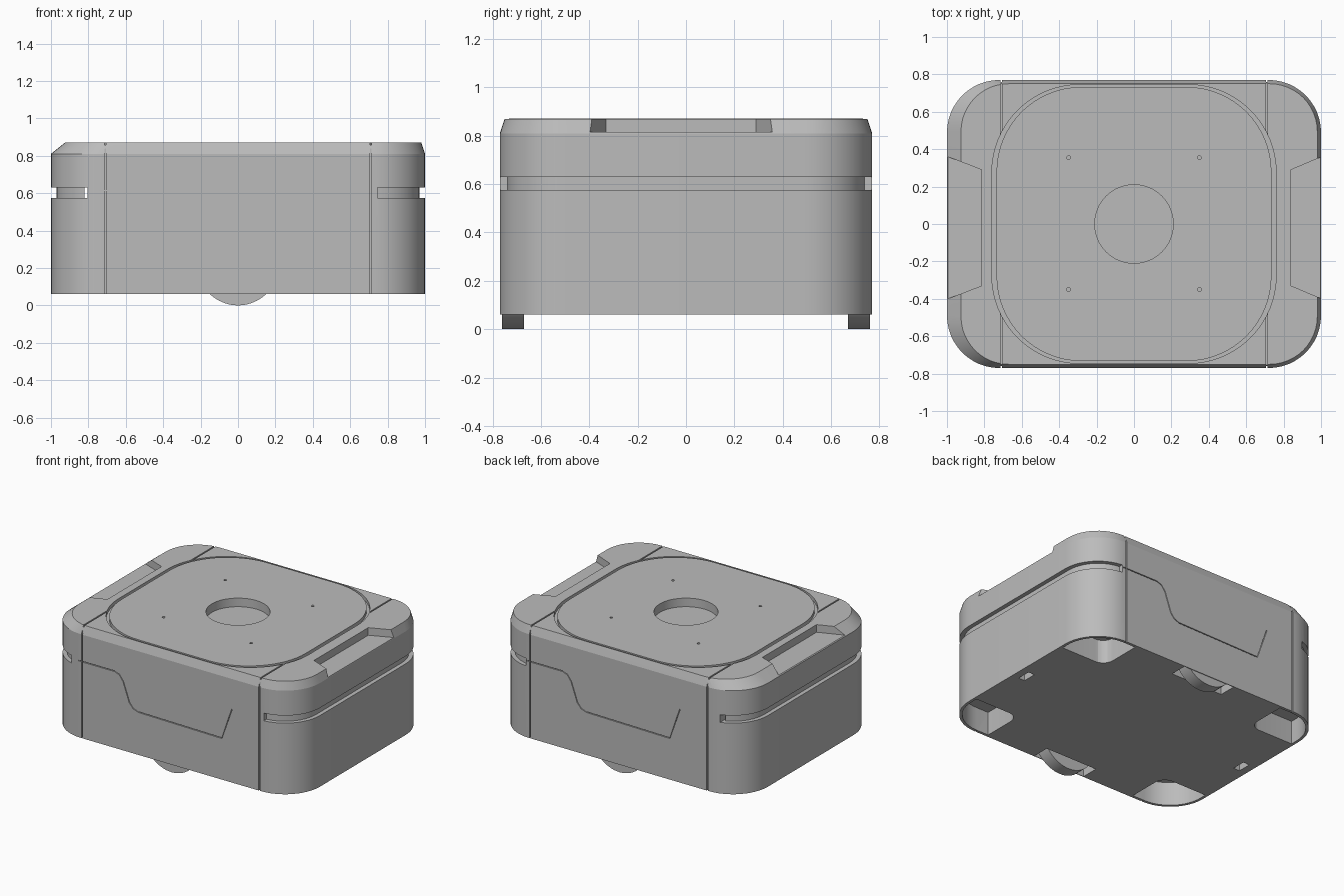
import bpy, bmesh, math
from mathutils import Vector

cube = bpy.data.objects.get("Cube")
if cube:
    bpy.data.objects.remove(cube, do_unlink=True)

grey = bpy.data.materials.new("matte_grey")
grey.use_nodes = True
grey.diffuse_color = (0.5, 0.5, 0.5, 1)
grey.node_tree.nodes["Principled BSDF"].inputs["Base Color"].default_value = (0.5, 0.5, 0.5, 1)


def arc(cx, cy, r, a0, a1, n=12):
    return [(cx + r * math.cos(math.radians(a0 + (a1 - a0) * i / n)),
             cy + r * math.sin(math.radians(a0 + (a1 - a0) * i / n))) for i in range(n + 1)]


def rounded_rect(x0, x1, y0, y1, r, n=12):
    return (arc(x1 - r, y1 - r, r, 0, 90, n) + arc(x0 + r, y1 - r, r, 90, 180, n)
            + arc(x0 + r, y0 + r, r, 180, 270, n) + arc(x1 - r, y0 + r, r, 270, 360, n))


def rect(x0, x1, y0, y1):
    return [(x0, y0), (x1, y0), (x1, y1), (x0, y1)]


def loft(name, rings):
    """Solid through equal-length loops of 3D points."""
    bm = bmesh.new()
    loops = [[bm.verts.new(p) for p in ring] for ring in rings]
    n = len(loops[0])
    for a, b in zip(loops, loops[1:]):
        for i in range(n):
            bm.faces.new((a[i], a[(i + 1) % n], b[(i + 1) % n], b[i]))
    bm.faces.new(loops[0][::-1])
    bm.faces.new(loops[-1])
    bmesh.ops.recalc_face_normals(bm, faces=bm.faces[:])
    mesh = bpy.data.meshes.new(name)
    bm.to_mesh(mesh)
    bm.free()
    ob = bpy.data.objects.new(name, mesh)
    bpy.context.collection.objects.link(ob)
    mesh.materials.append(grey)
    return ob


def prism(name, outline, z0, z1):
    return loft(name, [[(x, y, z) for x, y in outline] for z in (z0, z1)])


def prism_y(name, outline, y0, y1):
    return loft(name, [[(x, y, z) for x, z in outline] for y in (y0, y1)])


def cut(cutter, *targets):
    cutter.hide_render = True
    for ob in targets:
        mod = ob.modifiers.new("cut", 'BOOLEAN')
        mod.operation = 'DIFFERENCE'
        mod.solver = 'EXACT'
        mod.object = cutter
        bpy.context.view_layer.objects.active = ob
        bpy.ops.object.modifier_apply(modifier=mod.name)
    bpy.data.objects.remove(cutter, do_unlink=True)


def strip(points, width):
    """Thin closed outline that follows an open path."""
    pts = [Vector(p) for p in points]
    side = []
    for i, p in enumerate(pts):
        d = (pts[min(i + 1, len(pts) - 1)] - pts[max(i - 1, 0)]).normalized()
        side.append(Vector((-d.y, d.x)) * width / 2)
    return ([tuple(p + s) for p, s in zip(pts, side)]
            + [tuple(p - s) for p, s in zip(pts, side)][::-1])


# Housing with rounded corners and a sloped upper edge
levels = [(0.06, rounded_rect(-1, 1, -0.77, 0.77, 0.28)),
          (0.81, rounded_rect(-1, 1, -0.77, 0.77, 0.28)),
          (0.87, rounded_rect(-0.925, 0.98, -0.75, 0.75, 0.255))]
housing = loft("housing", [[(x, y, z) for x, y in o] for z, o in levels])

# Recessed slot around both ends
inset = arc(0.72, 0.49, 0.25, 90, 0) + arc(0.72, -0.49, 0.25, 0, -90)
for sx, end in ((1, 0.745), (-1, 0.805)):
    inner = [(x, y) for x, y in inset if x > end]
    y_end = 0.49 + math.sqrt(0.25 ** 2 - (end - 0.72) ** 2)
    shape = ([(end, -0.9), (1.1, -0.9), (1.1, 0.9), (end, 0.9), (end, y_end)]
             + inner + [(end, -y_end)])
    cut(prism("slot_cutter", [(sx * x, y) for x, y in shape], 0.575, 0.63), housing)
cut(prism("gap_cutter", rect(-0.82, -0.804, -0.9, 0.9), 0.575, 0.63), housing)

# Grip recesses in the top of both ends
for sx, x_in in ((-1, 0.815), (1, 0.84)):
    grip = [(sx * 1.1, 0.40), (sx * x_in, 0.29), (sx * x_in, -0.33), (sx * 1.1, -0.44)]
    cut(prism("grip_cutter", grip, 0.815, 1.0), housing)

# Seams dividing the end caps from the middle
for x in (-0.71, 0.71):
    cut(prism("top_seam_cutter", rect(x - 0.005, x + 0.005, -0.9, 0.9), 0.858, 1.0), housing)
    for s in (-1, 1):
        y0, y1 = sorted((s * 0.76, s * 0.9))
        cut(prism("side_seam_cutter", rect(x - 0.005, x + 0.005, y0, y1), 0.0, 1.0), housing)

# Stepped panel seam on front and back
path = [(-0.74, 0.615), (-0.45, 0.615), (-0.41, 0.60), (-0.38, 0.56), (-0.33, 0.42),
        (-0.30, 0.385), (-0.26, 0.37), (0.41, 0.36), (0.49, 0.59)]
for s in (-1, 1):
    y0, y1 = sorted((s * 0.762, s * 0.9))
    cut(prism_y("panel_seam_cutter", [(-s * x, z) for x, z in strip(path, 0.006)], y0, y1), housing)

# Underside: corner pockets, wheel wells and small end slots
pocket = (arc(0.72, 0.49, 0.26, 0, 90) + [(0.62, 0.75)]
          + arc(0.70, 0.52, 0.08, 180, 270, 6) + [(0.98, 0.44)])
for sx in (-1, 1):
    for sy in (-1, 1):
        cut(prism("pocket_cutter", [(sx * x, sy * y) for x, y in pocket], 0.0, 0.23), housing)
for s in (-1, 1):
    y0, y1 = sorted((s * 0.64, s * 0.765))
    cut(prism("well_cutter", rect(-0.21, 0.21, y0, y1), 0.0, 0.2), housing)
    cut(prism("end_slot_cutter", rect(s * 0.92 - 0.025, s * 0.92 + 0.025, -0.05, 0.05), 0.0, 0.14), housing)

# Round-cornered top plate set in a shallow bed
cut(prism("bed_cutter", rounded_rect(-0.76, 0.76, -0.745, 0.745, 0.47, 16), 0.845, 1.0), housing)
top_plate = prism("top_plate", rounded_rect(-0.735, 0.735, -0.733, 0.733, 0.455, 16), 0.845, 0.872)
cut(prism("hole_cutter", arc(0, 0, 0.21, 0, 360, 64)[:-1], 0.81, 1.0), housing, top_plate)
for x in (-0.35, 0.35):
    for y in (-0.35, 0.355):
        cut(prism("screw_hole_cutter", arc(x, y, 0.01, 0, 360, 16)[:-1], 0.8, 1.0), housing, top_plate)

# Front and back wheels
wheels = []
for name, y in (("front_wheel", -0.715), ("back_wheel", 0.715)):
    wheels.append(prism_y(name, arc(0, 0.2175, 0.2175, 0, 360, 64)[:-1], y - 0.045, y + 0.045))

# Smooth the round walls, keep the edges sharp
bpy.ops.object.select_all(action='DESELECT')
for ob in [housing, top_plate] + wheels:
    ob.select_set(True)
    bpy.context.view_layer.objects.active = ob
bpy.ops.object.shade_smooth_by_angle(angle=math.radians(15))
